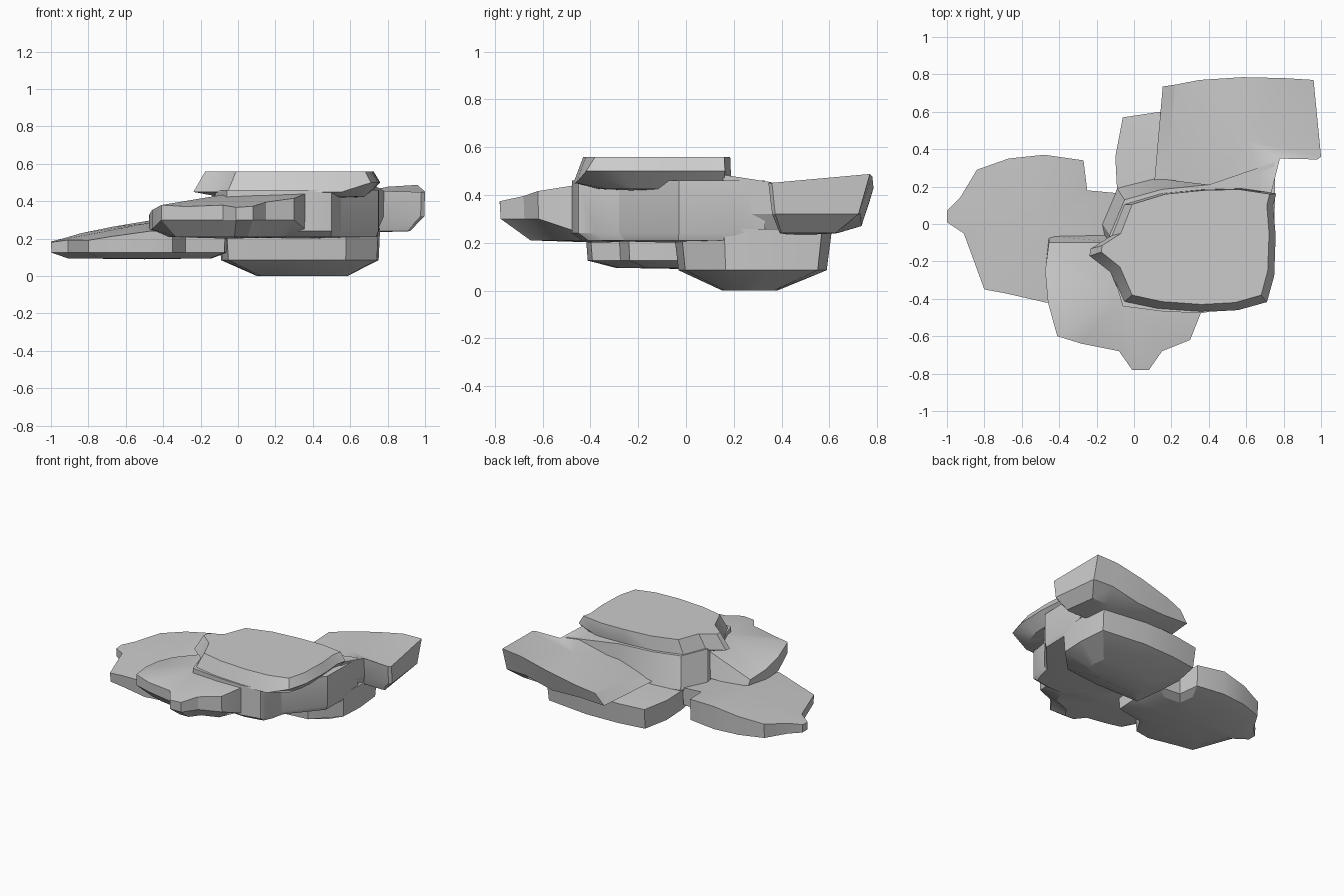
import bpy, bmesh

if "Cube" in bpy.data.objects:
    bpy.data.objects.remove(bpy.data.objects["Cube"])

def slab(name, outline, centre, rings, top, bottom):
    """Stack scaled copies of an outline; each ring is (scale_x, scale_y, height function)."""
    cx, cy = centre
    bm = bmesh.new()
    levels = []
    for sx, sy, height in rings:
        level = []
        for x, y in outline:
            px, py = cx + (x - cx) * sx, cy + (y - cy) * sy
            level.append(bm.verts.new((px, py, height(px, py))))
        levels.append(level)
    n = len(outline)
    for a, b in zip(levels, levels[1:]):
        for i in range(n):
            j = (i + 1) % n
            bm.faces.new((a[i], a[j], b[j], b[i]))
    for level, z in ((levels[0], top), (levels[-1], bottom)):
        c = bm.verts.new((cx, cy, z))
        for i in range(n):
            bm.faces.new((c, level[i], level[(i + 1) % n]))
    bmesh.ops.recalc_face_normals(bm, faces=bm.faces)
    mesh = bpy.data.meshes.new(name)
    bm.to_mesh(mesh)
    bm.free()
    ob = bpy.data.objects.new(name, mesh)
    bpy.context.collection.objects.link(ob)
    bpy.context.view_layer.objects.active = ob
    ob.select_set(True)
    bpy.ops.object.shade_smooth_by_angle(angle=0.45)
    ob.select_set(False)
    return ob

# Low ledge on the left, rising towards the middle
slab("left_ledge",
     [(-1, .07), (-1, .01), (-.91, -.05), (-.8, -.35), (-.69, -.37), (-.47, -.42),
      (-.35, -.4), (-.28, -.28), (-.07, -.24), (-.06, -.05), (-.09, .165),
      (-.25, .18), (-.27, .34), (-.48, .37), (-.67, .35), (-.84, .29), (-.93, .14)],
     (-.5, 0),
     [(1, 1, lambda x, y: .27 + .18 * min(0, x + .5) + .07 * y - .1 * max(0, x + .4)),
      (.995, .98, lambda x, y: .125),
      (.82, .7, lambda x, y: .095)], .28, .09)

# Bottom slab, deepest in the middle
slab("base_slab",
     [(-.09, .17), (-.1, .36), (-.06, .57), (.14, .6), (.4, .61), (.74, .57),
      (.76, .35), (.75, .16), (.58, -.02), (.3, -.05), (-.06, -.05)],
     (.36, .26),
     [(1, 1, lambda x, y: .235 + .03 * max(0, x)),
      (.98, .94, lambda x, y: .085),
      (.56, .35, lambda x, y: .0)], .27, 0)

# Upper ledge at the back right, tilted down towards its left side
def back_top(x, y):
    z = .45 + .09 * (y - .35) - .22 * max(0, .85 - x)
    if .7 < x < .9 and y < .4:
        z += .08 if y < .3 else .02
    return z

back_ledge = slab("back_ledge",
     [(.22, .745), (.35, .77), (.58, .785), (.8, .78), (.96, .77), (1, .36),
      (.98, .345), (.78, .35), (.73, .15), (.4, .1), (.17, .16), (.19, .4)],
     (.6, .45),
     [(1, 1, back_top),
      (.99, .85, lambda x, y: .27 + .05 * (x > .7)),
      (.8, .55, lambda x, y: .24)], .425, .23)
for v in back_ledge.data.vertices:      # flare the lower left side outwards
    if v.co.x < .25 and .25 < v.co.z < .275:
        v.co.x -= .07
        v.co.y = .45 + (v.co.y - .45) / .88

# Upper ledge at the front left, its left side sinking onto the low ledge
def front_top(x, y):
    if x < -.4:
        return .38 - .15 * (y + .6)
    return min(.44, .385 + .17 * (y + .68) + .07 * x)

front_ledge = slab("front_ledge",
     [(-.455, -.1), (-.475, -.25), (-.46, -.42), (-.41, -.6), (-.28, -.64),
      (-.08, -.68), (-.01, -.78), (.08, -.78), (.15, -.68), (.3, -.62),
      (.36, -.47), (.4, -.25), (.1, -.1), (-.08, -.1)],
     (-.05, -.35),
     [(1, 1, front_top),
      (1, .99, lambda x, y: .3 - .05 * (y > -.55)),
      (.78, .7, lambda x, y: .21)], .44, .2)
for v in front_ledge.data.vertices:     # slope the rear side
    if v.co.y > -.15 and v.co.z < .29:
        v.co.y += .04

# Body under the cap, recessed on the right
middle_body = slab("middle_body",
     [(-.06, -.44), (.15, -.467), (.36, -.477), (.5, -.45), (.53, -.38), (.55, -.28),
      (.75, -.03), (.755, .2), (.75, .33), (.4, .21), (.15, .185), (-.05, .13), (-.13, -.06),
      (-.12, -.24)],
     (.35, -.05),
     [(1, 1, lambda x, y: .46),
      (1, 1, lambda x, y: .24),
      (.97, .9, lambda x, y: .21)], .46, .2)
for v in middle_body.data.vertices:     # flare the foot of the back left
    if v.co.x < .2 and v.co.y > -.1 and v.co.z < .25:
        v.co.x -= .04
        v.co.y += .06

# Flat-topped cap with a small nose on the left
slab("top_cap",
     [(-.01, .105), (-.07, -.05), (-.17, -.115), (-.175, -.15), (-.075, -.23),
      (-.01, -.38), (.15, -.415), (.36, -.43), (.54, -.42), (.68, -.38),
      (.715, -.25), (.722, -.05), (.71, .1), (.725, .16), (.56, .185), (.37, .18), (.17, .16)],
     (.4, .12),
     [(1, 1, lambda x, y: .56),
      (1.11, 1.075, lambda x, y: .5 if x > .6 else .45),
      (.88, .9, lambda x, y: .425)], .56, .4)
